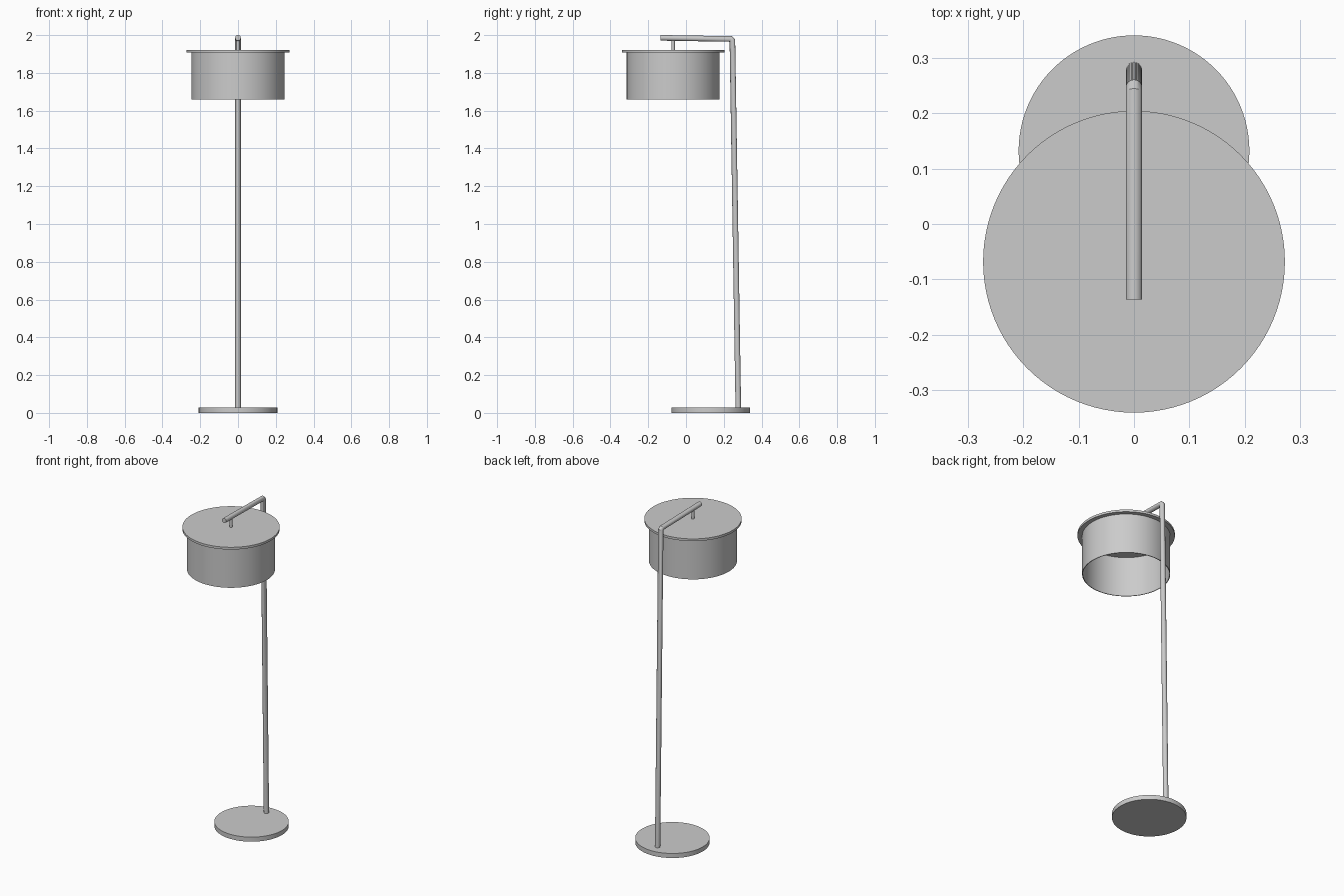
import bpy, bmesh, math
from mathutils import Vector

if "Cube" in bpy.data.objects:
    bpy.data.objects.remove(bpy.data.objects["Cube"])


def finish(name, bm, angle=35):
    bmesh.ops.recalc_face_normals(bm, faces=bm.faces)
    me = bpy.data.meshes.new(name)
    bm.to_mesh(me)
    bm.free()
    ob = bpy.data.objects.new(name, me)
    bpy.context.collection.objects.link(ob)
    bpy.ops.object.select_all(action='DESELECT')
    ob.select_set(True)
    bpy.context.view_layer.objects.active = ob
    bpy.ops.object.shade_smooth_by_angle(angle=math.radians(angle))
    return ob


def lathe(name, profile, y, segs=96, closed=False):
    """Spin an (r, z) profile around a vertical axis at (0, y)."""
    bm = bmesh.new()
    vs = [bm.verts.new((r, y, z)) for r, z in profile]
    pairs = list(zip(vs, vs[1:])) + ([(vs[-1], vs[0])] if closed else [])
    edges = [bm.edges.new(p) for p in pairs]
    bmesh.ops.spin(bm, geom=vs + edges, cent=(0, y, 0), axis=(0, 0, 1),
                   angle=2 * math.pi, steps=segs, use_merge=True)
    bmesh.ops.remove_doubles(bm, verts=bm.verts, dist=1e-5)
    return finish(name, bm)


def tube(name, path, r, segs=32):
    """Capped round tube with mitred corners along (y, z) points."""
    pts = [Vector((0, y, z)) for y, z in path]
    dirs = [(b - a).normalized() for a, b in zip(pts, pts[1:])]
    bm = bmesh.new()
    rings = []
    for i, p in enumerate(pts):
        d0, d1 = dirs[max(i - 1, 0)], dirs[min(i, len(dirs) - 1)]
        t = (d0 + d1).normalized()
        side = t.cross(Vector((1, 0, 0))) / t.dot(d0)
        rings.append([bm.verts.new(p + Vector((r * math.cos(a), 0, 0)) + side * r * math.sin(a))
                      for a in (2 * math.pi * k / segs for k in range(segs))])
    for a, b in zip(rings, rings[1:]):
        for k in range(segs):
            n = (k + 1) % segs
            bm.faces.new((a[k], a[n], b[n], b[k]))
    bm.faces.new(rings[0])
    bm.faces.new(rings[-1])
    return finish(name, bm)


BASE_Y, SHADE_Y = 0.132, -0.068

# round foot
lathe("base", [(0, 0), (0.208, 0), (0.208, 0.028), (0, 0.028)], BASE_Y)

# leaning pole and the arm at right angles to it
tube("pole_and_arm", [(0.277, 0.02), (0.2455, 1.971), (0.2375, 1.9795), (-0.136, 1.9855)], 0.0148)

# short hanger between arm and shade
tube("shade_hanger", [(SHADE_Y, 1.915), (SHADE_Y, 1.982)], 0.009)

# overhanging lid disc
lathe("shade_lid", [(0, 1.908), (0.272, 1.908), (0.272, 1.922), (0, 1.922)], SHADE_Y)

# thin open drum
lathe("shade_drum", [(0.246, 1.66), (0.246, 1.909), (0.242, 1.909), (0.242, 1.66)],
      SHADE_Y, closed=True)
